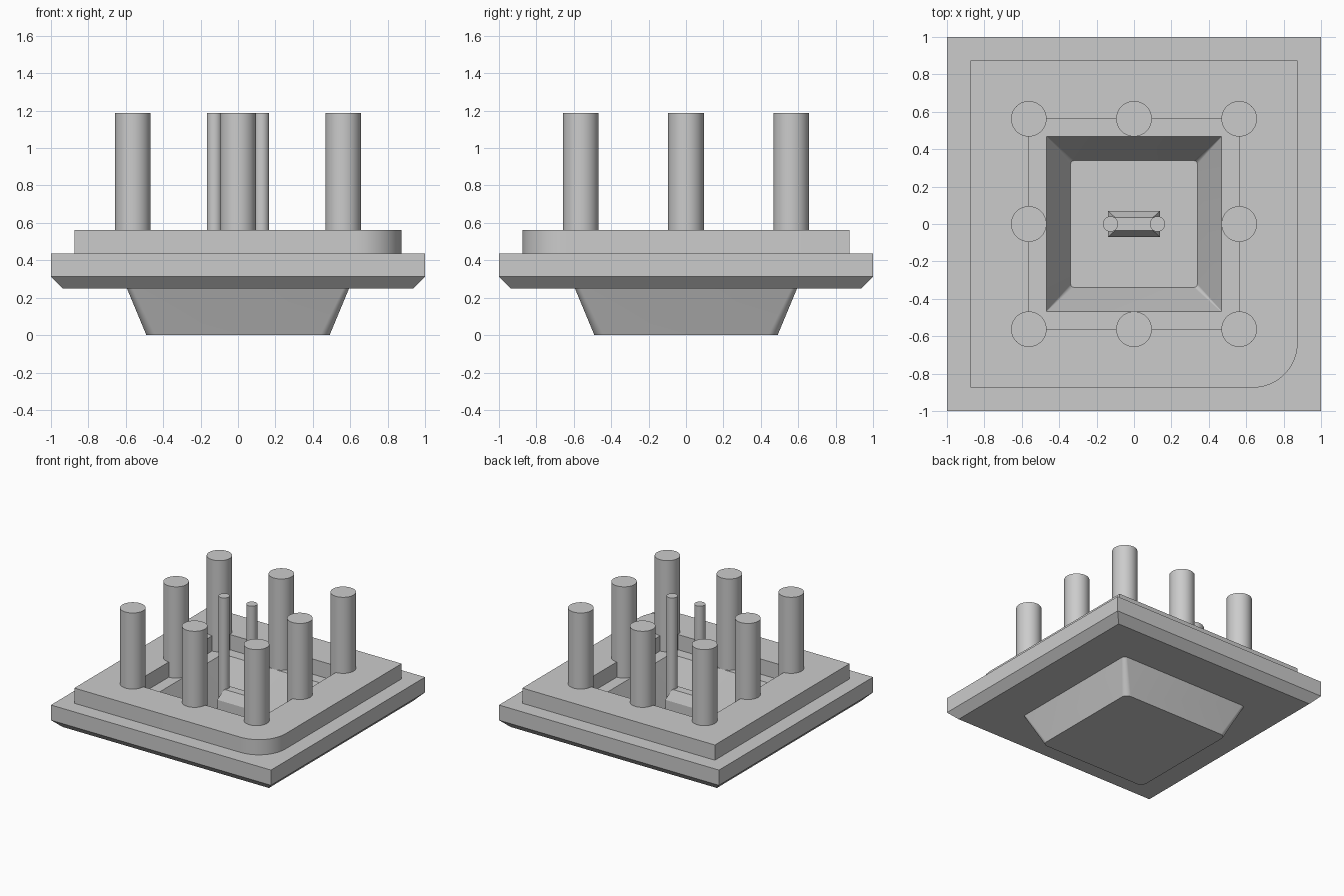
import bpy, bmesh, math

if "Cube" in bpy.data.objects:
    bpy.data.objects.remove(bpy.data.objects["Cube"], do_unlink=True)

GREY = (0.6, 0.6, 0.6, 1)
mat = bpy.data.materials.new("plain_grey")
mat.use_nodes = True
mat.diffuse_color = GREY
mat.node_tree.nodes["Principled BSDF"].inputs["Base Color"].default_value = GREY

SEG = 12  # steps per rounded corner


def ring(hx, hy, z, radii=0):
    """Rectangle outline; corner radii run back-left, back-right, front-right, front-left."""
    if not isinstance(radii, tuple):
        radii = (radii,) * 4
    pts = []
    for i, (sx, sy) in enumerate(((1, 1), (-1, 1), (-1, -1), (1, -1))):
        r = radii[i]
        for k in range(SEG + 1):
            a = (i + k / SEG) * math.pi / 2
            pts.append((sx * (hx - r) + r * math.cos(a),
                        sy * (hy - r) + r * math.sin(a), z))
    return pts


def finish(name, bm):
    bmesh.ops.recalc_face_normals(bm, faces=bm.faces)
    mesh = bpy.data.meshes.new(name)
    bm.to_mesh(mesh)
    bm.free()
    mesh.materials.append(mat)
    obj = bpy.data.objects.new(name, mesh)
    bpy.context.collection.objects.link(obj)
    bpy.ops.object.select_all(action="DESELECT")
    obj.select_set(True)
    bpy.context.view_layer.objects.active = obj
    bpy.ops.object.shade_smooth_by_angle(angle=math.radians(20))
    return obj


def loft(name, rings, closed=False):
    """Bridge the outlines in order, then cap the ends or join last to first."""
    bm = bmesh.new()
    loops = [[bm.verts.new(p) for p in r] for r in rings]
    pairs = list(zip(loops, loops[1:]))
    if closed:
        pairs.append((loops[-1], loops[0]))
    else:
        bm.faces.new(loops[0])
        bm.faces.new(loops[-1])
    for a, b in pairs:
        n = len(a)
        for i in range(n):
            j = (i + 1) % n
            bm.faces.new((a[i], a[j], b[j], b[i]))
    bmesh.ops.remove_doubles(bm, verts=bm.verts, dist=1e-5)
    return finish(name, bm)


def column(name, x, y, r, z0, z1):
    bm = bmesh.new()
    bmesh.ops.create_cone(bm, cap_ends=True, segments=48, radius1=r, radius2=r, depth=z1 - z0)
    bmesh.ops.translate(bm, verts=bm.verts, vec=(x, y, (z0 + z1) / 2))
    return finish(name, bm)


FLOOR, UNDER, DECK, PLATE, TOP = 0.125, 0.25, 0.4375, 0.5625, 1.1875

# Chamfered slab with the tapered basin hanging below it
loft("base_with_basin", [
    ring(0.49, 0.49, 0, 0.05),
    ring(0.594, 0.594, UNDER, 0.03),
    ring(0.9375, 0.9375, UNDER),
    ring(1, 1, 0.3125),
    ring(1, 1, DECK),
    ring(0.469, 0.469, DECK, 0.004),
    ring(0.339, 0.339, FLOOR, 0.02),
])

# Upper frame with one rounded front corner and a square opening
corner = (0, 0, 0, 0.24)
loft("upper_frame", [
    ring(0.875, 0.875, DECK, corner),
    ring(0.875, 0.875, PLATE, corner),
    ring(0.5625, 0.5625, PLATE),
    ring(0.5625, 0.5625, DECK),
], closed=True)

# Central block with a tapered top
loft("centre_block", [
    ring(0.139, 0.07, FLOOR),
    ring(0.139, 0.07, 0.355),
    ring(0.1, 0.034, DECK),
])

# Ring of eight large columns
for i in (-1, 0, 1):
    for j in (-1, 0, 1):
        if i or j:
            column("large_column", i * 0.5625, j * 0.5625, 0.095, DECK, TOP)

# Pair of slim columns rising from the basin
for side in (-1, 1):
    column("slim_column", side * 0.126, 0, 0.041, FLOOR, TOP)
